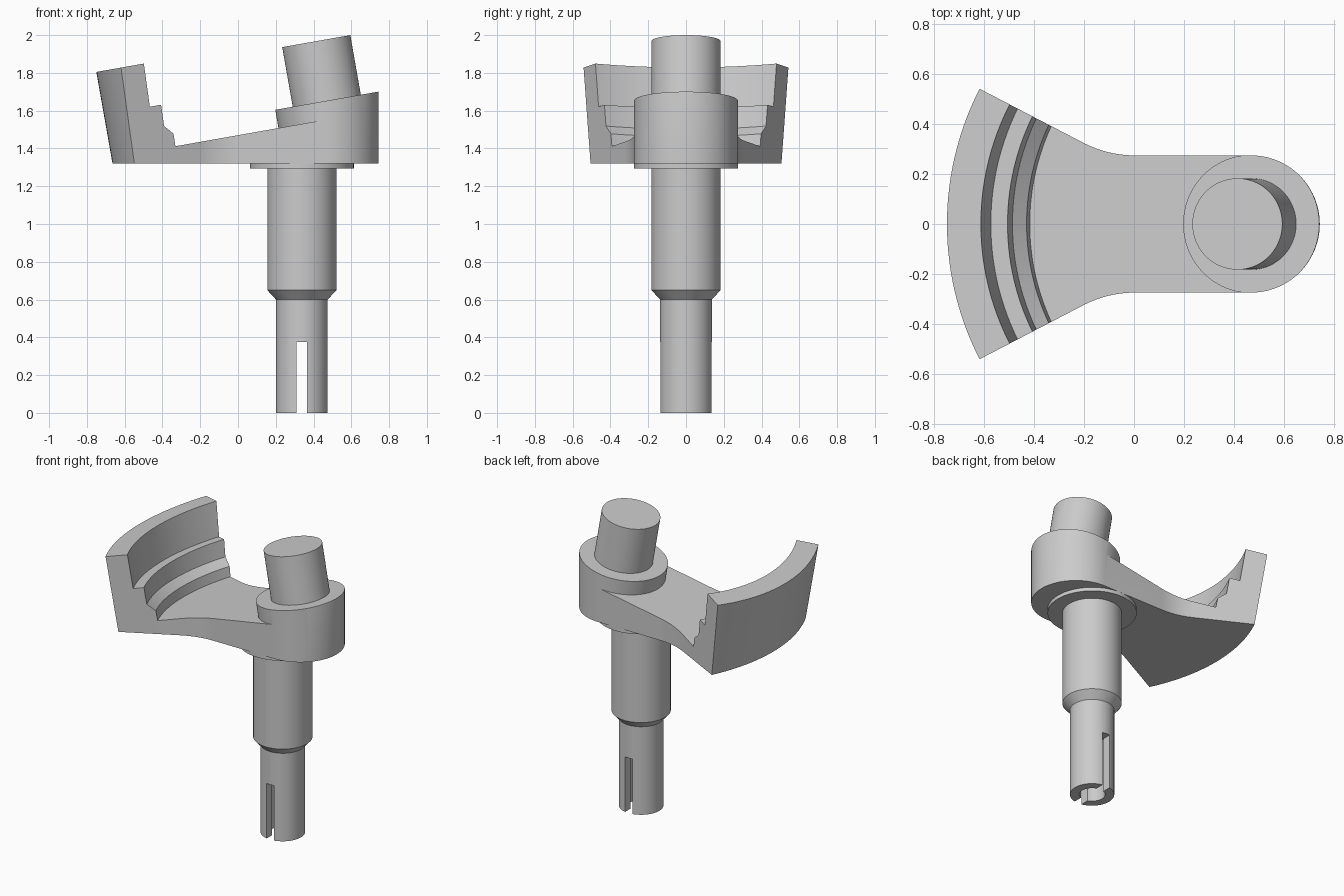
import bpy, bmesh
from math import radians, sin, cos, tan, pi
from mathutils import Vector, Matrix

if "Cube" in bpy.data.objects:
    bpy.data.objects.remove(bpy.data.objects["Cube"])


def add_object(name, bm):
    bmesh.ops.recalc_face_normals(bm, faces=bm.faces)
    me = bpy.data.meshes.new(name)
    bm.to_mesh(me)
    bm.free()
    ob = bpy.data.objects.new(name, me)
    bpy.context.collection.objects.link(ob)
    return ob


def lathe(name, profile, matrix, steps):
    """Revolve (radius, height) points about local z; ends lie on the axis."""
    bm = bmesh.new()
    vs = [bm.verts.new((r, 0, z)) for r, z in profile]
    es = [bm.edges.new(p) for p in zip(vs, vs[1:])]
    bmesh.ops.spin(bm, geom=vs + es, cent=(0, 0, 0), axis=(0, 0, 1),
                   angle=2 * pi, steps=steps, use_duplicate=False)
    bmesh.ops.remove_doubles(bm, verts=bm.verts, dist=1e-5)
    bm.transform(matrix)
    return add_object(name, bm)


def prism(name, outline, z0, z1):
    bm = bmesh.new()
    face = bm.faces.new([bm.verts.new((x, y, z0)) for x, y in outline])
    top = bmesh.ops.extrude_face_region(bm, geom=[face], use_keep_orig=True)
    bmesh.ops.translate(bm, vec=(0, 0, z1 - z0),
                        verts=[v for v in top["geom"] if isinstance(v, bmesh.types.BMVert)])
    return add_object(name, bm)


def activate(ob):
    bpy.ops.object.select_all(action='DESELECT')
    ob.select_set(True)
    bpy.context.view_layer.objects.active = ob


def boolean(ob, cutter, operation):
    activate(ob)
    m = ob.modifiers.new("cut", 'BOOLEAN')
    m.object, m.operation, m.solver = cutter, operation, 'EXACT'
    bpy.ops.object.modifier_apply(modifier=m.name)
    bpy.data.objects.remove(cutter)


# Crank arm: stepped rim, floor, boss and pin revolved about the tilted pin axis
TILT = Matrix.Translation((0.47, 0, 1.6525)) @ Matrix.Rotation(radians(-10), 4, 'Y')
arm = lathe("crank_arm", [
    (0, -0.5), (1.175, -0.5), (1.175, 0.362), (1.037, 0.362), (1.037, 0.1315),
    (0.969, 0.1315), (0.969, 0.018), (0.92, -0.031), (0.919, -0.098),
    (0.277, -0.098), (0.277, 0), (0.183, 0), (0.183, 0.3205), (0, 0.3205)],
    TILT, 192)

# Plan outline: rounded end, parallel sides, fillets flaring into the fan
HALF, FLARE, FILLET, BEND_X = 0.275, radians(27.5), 0.45, -0.106
upper = [(0.47 + HALF * sin(a), HALF * cos(a))
         for a in (pi / 2 * (1 - i / 24) for i in range(25))]
start = BEND_X + FILLET * tan(FLARE / 2)
upper += [(start - FILLET * sin(a), HALF + FILLET * (1 - cos(a)))
          for a in (FLARE * i / 12 for i in range(13))]
upper.append((-1.0, HALF + (BEND_X + 1.0) * tan(FLARE)))
outline = upper + [(x, -y) for x, y in reversed(upper[1:])]
boolean(arm, prism("arm_outline", outline, 1.32, 2.3), 'INTERSECT')

# Stepped shaft with thrust collar and a bored lower end
SX = 0.338
shaft = lathe("shaft", [
    (0, 0.42), (0.08, 0.42), (0.08, 0), (0.137, 0), (0.137, 0.6), (0.183, 0.65),
    (0.183, 1.295), (0.275, 1.295), (0.275, 1.322), (0, 1.322)],
    Matrix.Translation((SX, 0, 0)), 96)

# Slot through both walls of the lower end
w = 0.0275
slot = prism("slot_cutter", [(SX - w, -0.3), (SX + w, -0.3), (SX + w, 0.3), (SX - w, 0.3)],
             -0.1, 0.375)
boolean(shaft, slot, 'DIFFERENCE')

for ob in (arm, shaft):
    activate(ob)
    bpy.ops.object.shade_smooth_by_angle(angle=radians(25))
